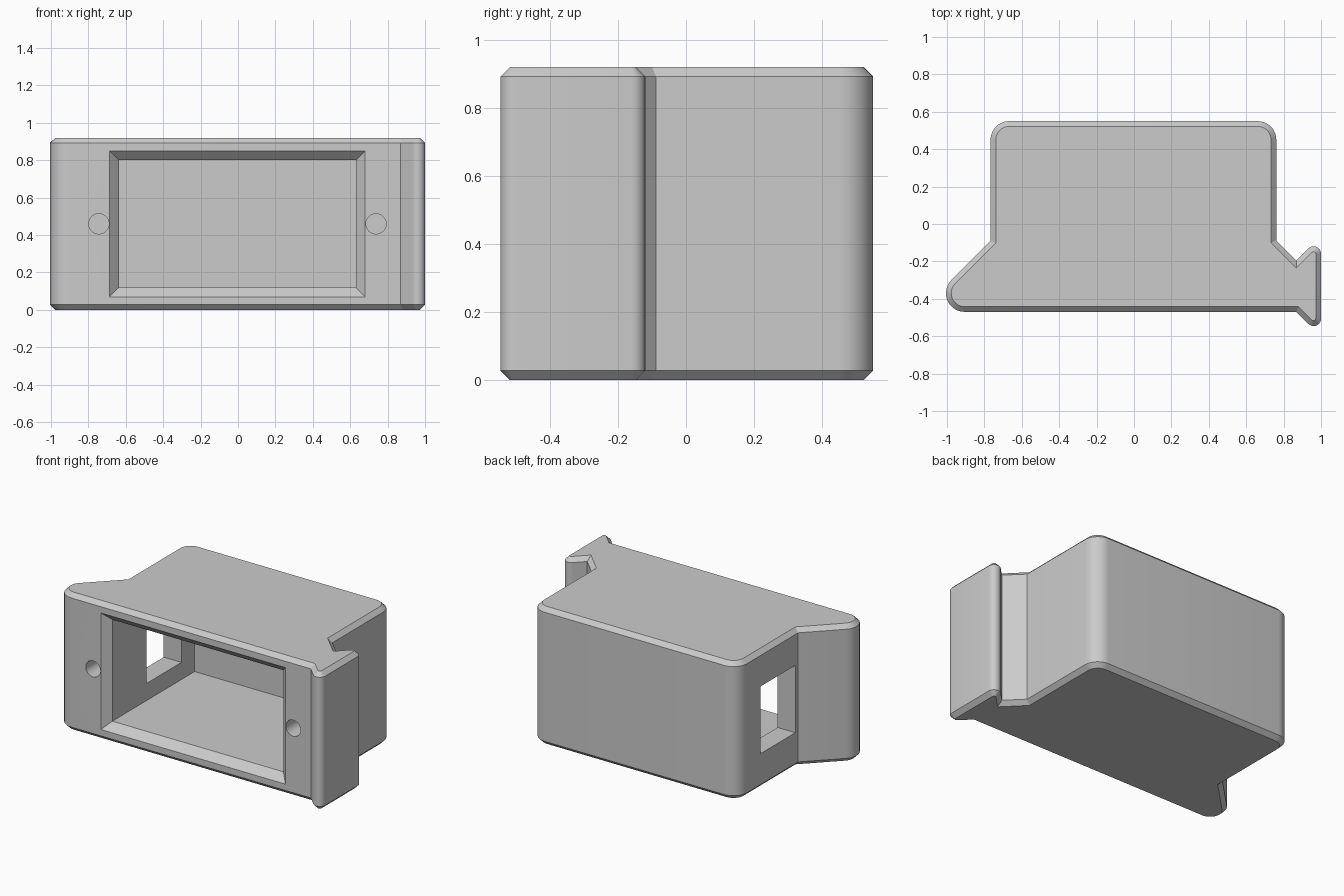
import bpy, bmesh, math
from mathutils import Vector

cube = bpy.data.objects.get("Cube")
if cube:
    bpy.data.objects.remove(cube, do_unlink=True)

HEIGHT, CHAMFER = 0.92, 0.028
FRONT = -0.47
MID_X, MID_Z = -0.003, HEIGHT / 2

grey = bpy.data.materials.new("light grey plastic")
grey.use_nodes = True
grey.diffuse_color = (0.6, 0.6, 0.6, 1)
grey.node_tree.nodes["Principled BSDF"].inputs["Base Color"].default_value = (0.6, 0.6, 0.6, 1)


def rounded(corners, steps=10):
    """Outline from (x, y, radius) corners, each rounded by its radius."""
    points = []
    for i, (x, y, r) in enumerate(corners):
        p = Vector((x, y))
        if not r:
            points.append(p)
            continue
        a = (Vector(corners[i - 1][:2]) - p).normalized()
        b = (Vector(corners[(i + 1) % len(corners)][:2]) - p).normalized()
        half = a.angle(b) / 2
        centre = p + (a + b).normalized() * r / math.sin(half)
        start = p + a * r / math.tan(half) - centre
        end = p + b * r / math.tan(half) - centre
        sweep = math.pi - 2 * half
        for k in range(steps + 1):
            t = k / steps
            points.append(centre + (start * math.sin((1 - t) * sweep)
                                    + end * math.sin(t * sweep)) / math.sin(sweep))
    return points


def inset(points, d):
    """Move a counter-clockwise outline inwards by d."""
    result = []
    for i, p in enumerate(points):
        e1 = (p - points[i - 1]).normalized()
        e2 = (points[(i + 1) % len(points)] - p).normalized()
        n1, n2 = Vector((-e1.y, e1.x)), Vector((-e2.y, e2.x))
        result.append(p + (n1 + n2) * d / (1 + n1.dot(n2)))
    return result


def loft(name, rings):
    """Closed solid through rings with equal point counts."""
    bm = bmesh.new()
    loops = [[bm.verts.new(p) for p in ring] for ring in rings]
    n = len(loops[0])
    for low, high in zip(loops, loops[1:]):
        for i in range(n):
            j = (i + 1) % n
            bm.faces.new((low[i], low[j], high[j], high[i]))
    bm.faces.new(loops[0][::-1])
    bm.faces.new(loops[-1])
    bmesh.ops.recalc_face_normals(bm, faces=bm.faces)
    mesh = bpy.data.meshes.new(name)
    bm.to_mesh(mesh)
    bm.free()
    mesh.materials.append(grey)
    obj = bpy.data.objects.new(name, mesh)
    bpy.context.collection.objects.link(obj)
    return obj


def opening_ring(y, half_x, half_z):
    return [(MID_X + sx * half_x, y, MID_Z + sz * half_z)
            for sx, sz in ((-1, -1), (1, -1), (1, 1), (-1, 1))]


def circle_ring(x, y, r, n=32):
    return [(x + r * math.cos(math.tau * i / n), y,
             MID_Z + r * math.sin(math.tau * i / n)) for i in range(n)]


# Housing: box body, pointed flare on one side, dovetail flange on the other
outline = rounded([
    (-1.147, FRONT, 0.1), (0.868, FRONT, 0), (1, -0.602, 0.04),
    (1, -0.063, 0.04), (0.868, -0.195, 0), (0.761, -0.088, 0),
    (0.761, 0.55, 0.1), (-0.767, 0.55, 0.1), (-0.767, -0.09, 0),
])
core = inset(outline, CHAMFER)
housing = loft("housing", [
    [(p.x, p.y, z) for p in ring]
    for ring, z in ((core, 0), (outline, CHAMFER),
                    (outline, HEIGHT - CHAMFER), (core, HEIGHT))
])

# Front cavity with a sloped rim
cutters = [loft("cavity_cutter", [
    opening_ring(FRONT - 0.03, 0.713, 0.42),
    opening_ring(FRONT + 0.05, 0.633, 0.34),
    opening_ring(0.45, 0.633, 0.34),
])]

# Rectangular cable window through the right wall
cutters.append(loft("window_cutter", [
    [(x, y, MID_Z + s * 0.225) for y, s in ((-0.06, -1), (0.31, -1), (0.31, 1), (-0.06, 1))]
    for x in (-0.9, -0.5)
]))

# Blind screw holes beside the cavity
for side in (-1, 1):
    x = MID_X + side * 0.741
    cutters.append(loft("screw_hole_cutter", [
        circle_ring(x, FRONT - 0.05, 0.054), circle_ring(x, FRONT + 0.22, 0.054)]))

bpy.ops.object.select_all(action='DESELECT')
bpy.context.view_layer.objects.active = housing
housing.select_set(True)
for cutter in cutters:
    cutter.hide_render = True
    mod = housing.modifiers.new(cutter.name, 'BOOLEAN')
    mod.operation = 'DIFFERENCE'
    mod.solver = 'EXACT'
    mod.object = cutter
    bpy.ops.object.modifier_apply(modifier=mod.name)
    bpy.data.objects.remove(cutter, do_unlink=True)

bpy.ops.object.shade_smooth_by_angle(angle=math.radians(30))
